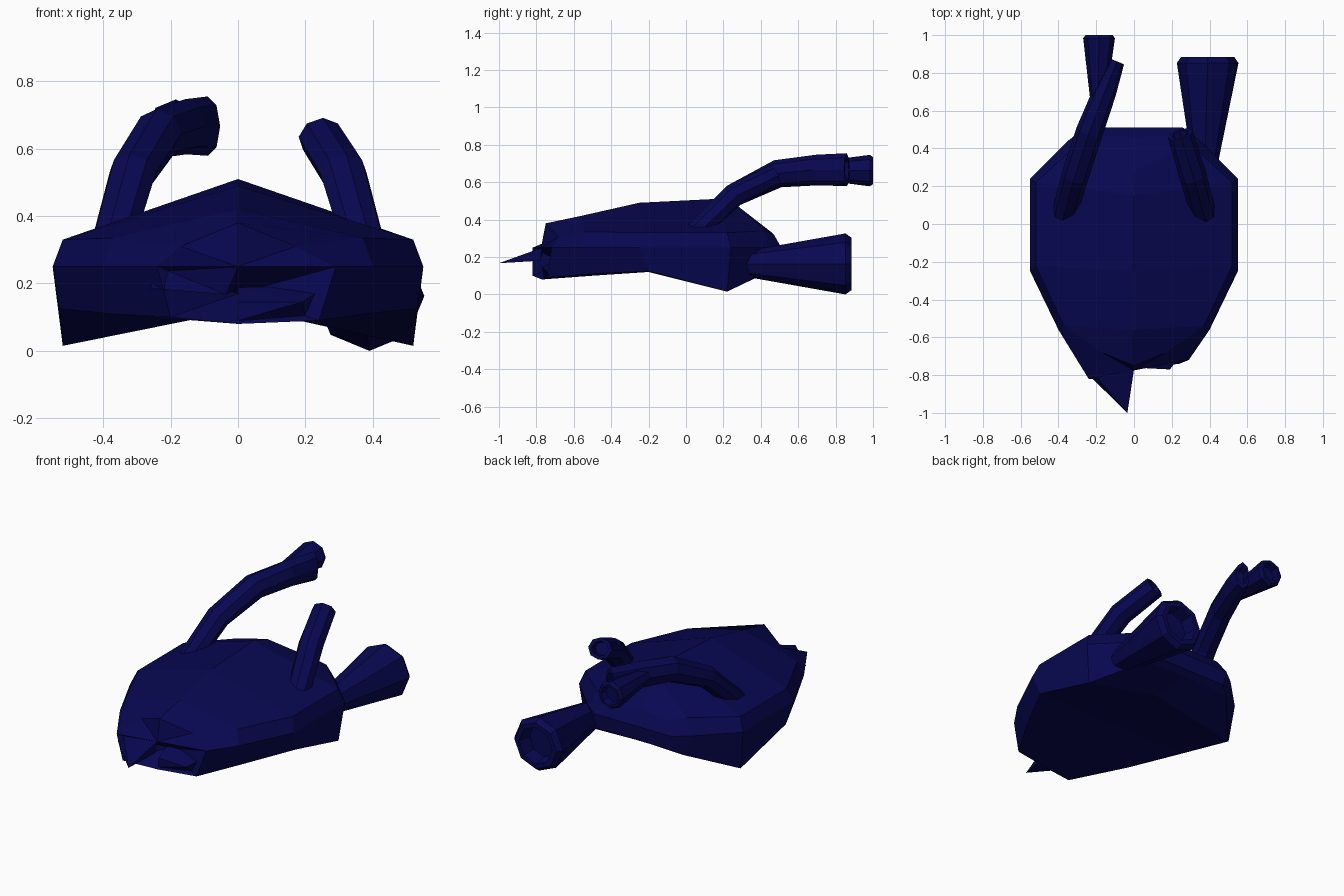
import bpy, bmesh, math
from mathutils import Vector

if "Cube" in bpy.data.objects:
    bpy.data.objects.remove(bpy.data.objects["Cube"])

navy = bpy.data.materials.new("dark navy")
navy.diffuse_color = (0.0022, 0.0022, 0.082, 1)
navy.use_nodes = True
navy.node_tree.nodes["Principled BSDF"].inputs["Base Color"].default_value = navy.diffuse_color


def finish(bm, name):
    bmesh.ops.remove_doubles(bm, verts=bm.verts, dist=0.0005)
    bmesh.ops.recalc_face_normals(bm, faces=bm.faces)
    me = bpy.data.meshes.new(name)
    bm.to_mesh(me)
    bm.free()
    me.materials.append(navy)
    ob = bpy.data.objects.new(name, me)
    bpy.context.collection.objects.link(ob)
    return ob


def skin(bm, rings):
    for a, b in zip(rings, rings[1:]):
        n = len(a)
        for i in range(n):
            j = (i + 1) % n
            bm.faces.new((a[i], a[j], b[j], b[i]))


def fan(bm, ring, centre):
    c = bm.verts.new(centre)
    for i in range(len(ring)):
        bm.faces.new((ring[i], ring[(i + 1) % len(ring)], c))


def tube(name, stations, sides=8):
    """Stations: centre, side radius, up radius, tangent."""
    bm = bmesh.new()
    rings = []
    for c, rs, ru, t in stations:
        t = Vector(t).normalized()
        s = t.cross(Vector((0, 0, 1))).normalized()
        u = s.cross(t)
        rings.append([bm.verts.new(Vector(c) + s * rs * math.cos(k * math.tau / sides)
                                   + u * ru * math.sin(k * math.tau / sides))
                      for k in range(sides)])
    skin(bm, rings)
    fan(bm, rings[0], stations[0][0])
    fan(bm, rings[-1], stations[-1][0])
    return finish(bm, name)


# Faceted hull: half sections of top, shoulder, equator, lower edge, belly
sections = [
    [(0, -.75, .38), (.17, -.68, .31), (.24, -.82, .25), (.20, -.82, .10), (0, -.77, .08)],
    [(0, -.56, .42), (.37, -.54, .335), (.40, -.56, .25), (.38, -.50, .11), (0, -.50, .10)],
    [(0, -.25, .49), (.52, -.22, .33), (.55, -.25, .25), (.53, -.20, .125), (0, -.20, .12)],
    [(0, .15, .51), (.52, .22, .33), (.55, .24, .25), (.52, .22, .015), (0, .20, .13)],
    [(0, .28, .47), (.30, .42, .34), (.35, .44, .25), (.30, .46, .13), (0, .46, .14)],
    [(0, .46, .33), (.22, .47, .32), (.26, .51, .25), (.24, .50, .16), (0, .50, .16)],
]
bm = bmesh.new()
rings = []
for s in sections:
    pts = s + [(-x, y, z) for x, y, z in s[3:0:-1]]
    rings.append([bm.verts.new(p) for p in pts])
# broken front right corner
rings[0][2].co = (.29, -.72, .25)
rings[0][3].co = (.24, -.74, .09)
skin(bm, rings)
fan(bm, rings[-1], (0, .51, .25))
# front: upper brow to a centre point, recessed broken mouth below it
f = rings[0]
brow = bm.verts.new((0, -.775, .25))
for i, j in ((0, 1), (1, 2), (6, 7), (7, 0)):
    bm.faces.new((f[i], f[j], brow))
fan(bm, [brow] + f[2:7], (0, -.66, .17))
finish(bm, "hull")


# Broken plates at the front, as small convex wedges
def wedge(name, pts):
    bm = bmesh.new()
    bmesh.ops.convex_hull(bm, input=[bm.verts.new(p) for p in pts])
    finish(bm, name)


wedge("front_spike", [(-.24, -.76, .25), (0, -.77, .25), (-.26, -.78, .185),
                      (-.19, -.82, .18), (-.035, -1, .167), (-.01, -.78, .18)])
wedge("lower_lip", [(0, -.68, .19), (.26, -.68, .19), (0, -.76, .145), (.19, -.77, .145),
                    (.20, -.72, .10), (0, -.76, .09)])


# Curved horns: long one on the left, snapped one on the right
def horn(name, side, points, tail):
    st = []
    for i, (x, y, z, rs, ru) in enumerate(points):
        a, b = points[max(i - 1, 0)], points[min(i + 1, len(points) - 1)]
        t = (side * (b[0] - a[0]), b[1] - a[1], b[2] - a[2])
        st.append(((side * x, y, z), rs, ru, t))
    c, rs, ru, t = st[-1]
    st.append((c, rs * .7, ru * .7, t))
    st.append((Vector(c) - Vector(t).normalized() * tail, rs * .6, ru * .6, t))
    tube(name, st)


base = [(.375, .03, .31, .066, .058), (.312, .255, .53, .072, .063)]
horn("long_horn", -1, base + [(.235, .49, .645, .072, .075), (.155, .70, .665, .062, .082),
                              (.09, .86, .667, .04, .088)], .05)
horn("snapped_horn", 1, base + [(.245, .475, .635, .068, .062)], .05)


# Flared nozzles with a bevelled rim and a hollow mouth
def nozzle(name, x, z, x0, y0, r0, y1, r1):
    axis = (0, 1, 0)
    d = r1 * .2
    tube(name, [((x0, y0, z), r0, r0, axis), ((x, y1 - d, z), r1, r1, axis),
                ((x, y1, z), r1 * .86, r1 * .86, axis), ((x, y1, z), r1 * .68, r1 * .68, axis),
                ((x, y1 - r1 * .5, z), r1 * .6, r1 * .6, axis)])


nozzle("horn_nozzle", -.185, .662, -.19, .64, .04, 1.0, .084)
nozzle("rear_cannon", .39, .163, .375, .30, .065, .885, .163)
